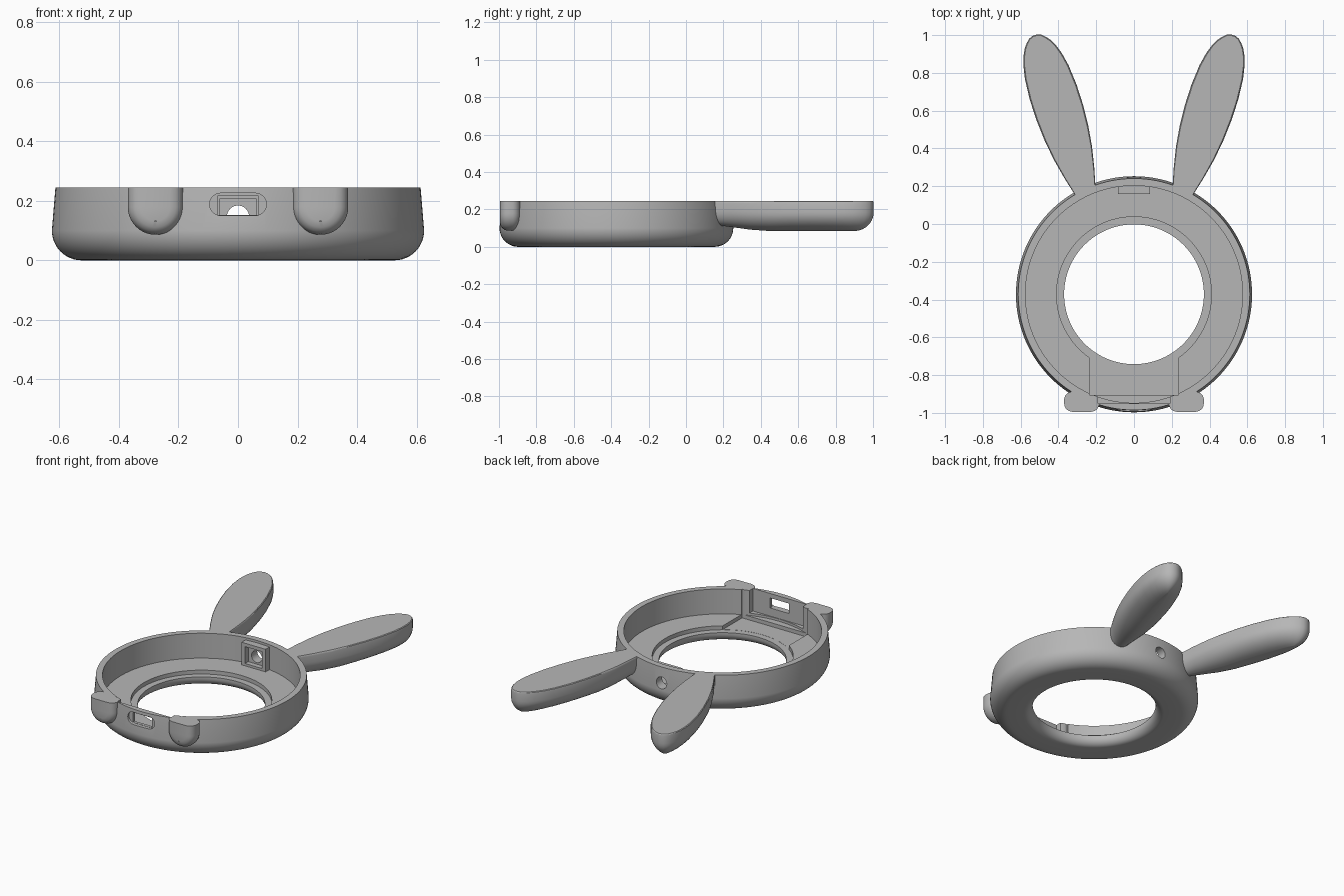
import bpy
import bmesh
from math import sin, cos, pi, radians
from mathutils import Vector

if "Cube" in bpy.data.objects:
    bpy.data.objects.remove(bpy.data.objects["Cube"])

CY = -0.372     # ring centre on y
TOP = 0.245     # common flat top height

grey = bpy.data.materials.new("plain grey")
grey.use_nodes = True
grey.diffuse_color = (0.47, 0.47, 0.47, 1)
grey.node_tree.nodes["Principled BSDF"].inputs["Base Color"].default_value = grey.diffuse_color


def loft(name, rings, closed=False):
    """Skin a row of equal loops; open rows get strip caps across mirrored points."""
    bm = bmesh.new()
    rows = [[bm.verts.new(p) for p in ring] for ring in rings]
    n = len(rows[0])
    for i in range(len(rows) if closed else len(rows) - 1):
        a, b = rows[i], rows[(i + 1) % len(rows)]
        for k in range(n):
            m = (k + 1) % n
            bm.faces.new((a[k], a[m], b[m], b[k]))
    if not closed:
        for r in (rows[0], rows[-1]):
            for k in range(n // 2 - 1):
                bm.faces.new((r[k], r[k + 1], r[n - 2 - k], r[n - 1 - k]))
    bmesh.ops.recalc_face_normals(bm, faces=bm.faces)
    mesh = bpy.data.meshes.new(name)
    bm.to_mesh(mesh)
    bm.free()
    mesh.materials.append(grey)
    ob = bpy.data.objects.new(name, mesh)
    bpy.context.collection.objects.link(ob)
    return ob


def box(name, x, y0, y1, z0, z1):
    return loft(name, [[(-x, y, z0), (-x, y, z1), (x, y, z1), (x, y, z0)] for y in (y0, y1)])


def arc(cx, cz, r, a0, a1, steps=12):
    angles = [radians(a0 + (a1 - a0) * i / steps) for i in range(steps + 1)]
    return [(cx + r * cos(a), cz + r * sin(a)) for a in angles]


def cylinder(name, radius, depth, location, rotation=(0, 0, 0)):
    bpy.ops.mesh.primitive_cylinder_add(vertices=96, radius=radius, depth=depth,
                                        location=location, rotation=rotation)
    ob = bpy.context.object
    ob.name = name
    ob.data.materials.append(grey)
    return ob


def activate(ob):
    bpy.ops.object.select_all(action='DESELECT')
    ob.select_set(True)
    bpy.context.view_layer.objects.active = ob


def cut(ob, *cutters):
    activate(ob)
    for c in cutters:
        mod = ob.modifiers.new("cut", 'BOOLEAN')
        mod.operation = 'DIFFERENCE'
        mod.solver = 'EXACT'
        mod.object = c
        bpy.ops.object.modifier_apply(modifier=mod.name)


# Ring body: one turned profile with rounded underside, stepped floor and thin wall
profile = [(0.37, 0.06), (0.41, 0.06), (0.41, 0.085), (0.575, 0.085), (0.575, TOP), (0.613, TOP)]
profile += arc(0.525, 0.1, 0.1, 0, -90)
profile += arc(0.42, 0.05, 0.05, 270, 180, 8)
SEG = 128
body = loft("ring_body", [[(r * sin(2 * pi * i / SEG), CY + r * cos(2 * pi * i / SEG), z)
                           for r, z in profile] for i in range(SEG)], closed=True)

# Cutters for the interior, the front pocket, the front port and the back hole
cavity = cylinder("cavity_cutter", 0.592, 0.8, (0, CY, 0.2))
channel = box("channel_cutter", 0.235, -0.905, -0.6, 0.061, 0.4)
pocket = box("pocket_cutter", 0.19, -0.95, -0.8, 0.1, 0.4)
pill = arc(-0.058, 0.188, 0.0375, 90, 270) + arc(0.058, 0.188, 0.0375, 270, 450)
port_recess = loft("port_recess_cutter", [[(x, y, z) for x, z in pill] for y in (-1.1, -0.97)])
port = box("port_cutter", 0.068, -1.1, -0.9, 0.152, 0.216)
pin_hole = cylinder("pin_hole_cutter", 0.037, 0.3, (0, 0.25, 0.147), (pi / 2, 0, 0))
frame_pocket = box("frame_pocket_cutter", 0.06, 0.1, 0.19, 0.1, 0.208)
cut(body, channel, pocket, port_recess, port, pin_hole)

# Square frame on the inside of the back wall
frame = box("back_frame", 0.085, 0.158, 0.215, 0.08, 0.23)
cut(frame, frame_pocket, pin_hole)
parts = [body, frame]

# Ears: teardrop stations (distance along axis, half width), flat top and rounded underside
STATIONS = [(-0.02, 0.045), (0.09, 0.061), (0.18, 0.084), (0.29, 0.107), (0.4, 0.122),
            (0.52, 0.13), (0.63, 0.13), (0.74, 0.121), (0.81, 0.107), (0.86, 0.09),
            (0.895, 0.072), (0.92, 0.052), (0.937, 0.033), (0.945, 0.012)]
SECTION = [(0.95, TOP), (0.985, 0.241), (1, 0.232)]
SECTION += [(max(cos(a), 0.1), 0.185 - 0.1 * sin(a)) for a in (radians(9 * i) for i in range(11))]
axis = Vector((0.307, 0.952))
across = Vector((0.952, -0.307))


def ear(name, side):
    rings = []
    for s, w in STATIONS:
        lift = 0.4 * max(0, 1 - s / 0.35) * 0.1
        halves = []
        for sign in (-1, 1):
            half = []
            for f, z in SECTION:
                p = Vector((0.235, 0.1)) + axis * s * (1 - 0.11 * (1 - f)) + across * sign * w * f
                half.append((side * p.x, p.y, z + lift * (TOP - z) / 0.16))
            halves.append(half)
        rings.append(halves[0] + halves[1][::-1])
    return loft(name, rings)


# Feet: U-shaped pads with rounded front and back edges
def foot(name, side):
    rings = []
    for y, inset in ((-0.995, 0.045), (-0.99, 0.025), (-0.98, 0.011), (-0.965, 0.003), (-0.95, 0),
                     (-0.925, 0), (-0.91, 0.005), (-0.895, 0.018), (-0.885, 0.045)):
        r = 0.093 - inset
        outline = [(-r, TOP)] + arc(0, 0.179, r, 180, 360, 20) + [(r, TOP)]
        rings.append([(side * (0.277 + x), y, z) for x, z in outline])
    return loft(name, rings)


for label, side in (("left", 1), ("right", -1)):
    e = ear(label + "_ear", side)
    cut(e, cavity)
    f = foot(label + "_foot", side)
    cut(f, cavity, pocket)
    parts += [e, f]

for c in (cavity, channel, pocket, port_recess, port, pin_hole, frame_pocket):
    bpy.data.objects.remove(c)

for ob in parts:
    activate(ob)
    bpy.ops.object.shade_smooth_by_angle(angle=radians(32))
